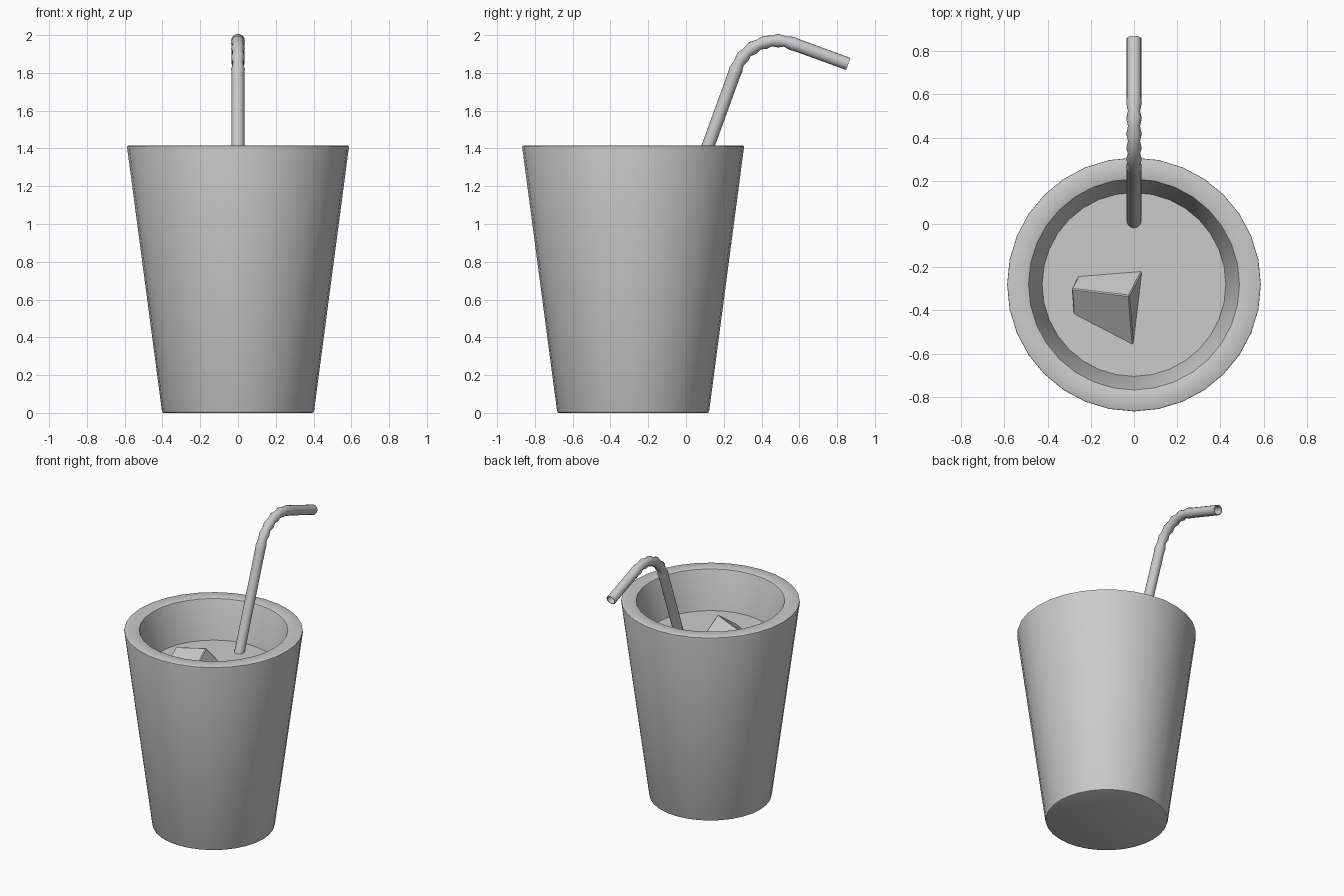
import bpy, bmesh, math
from mathutils import Vector, Matrix

if "Cube" in bpy.data.objects:
    bpy.data.objects.remove(bpy.data.objects["Cube"])

grey = bpy.data.materials.new("plain grey")
grey.diffuse_color = (0.6, 0.6, 0.6, 1)
grey.use_nodes = True
grey.node_tree.nodes["Principled BSDF"].inputs["Base Color"].default_value = grey.diffuse_color

CUP_Y = -0.28      # cup axis
LEVEL = 1.14       # drink surface height


def finish(name, bm, angle=35):
    bmesh.ops.recalc_face_normals(bm, faces=bm.faces)
    me = bpy.data.meshes.new(name)
    bm.to_mesh(me)
    bm.free()
    me.materials.append(grey)
    for p in me.polygons:
        p.use_smooth = True
    me.set_sharp_from_angle(angle=math.radians(angle))
    ob = bpy.data.objects.new(name, me)
    bpy.context.collection.objects.link(ob)
    return ob


def skin(bm, rings, closed=False, caps=False):
    """Join equal-length rings of points with quads."""
    loops = [[bm.verts.new(p) for p in r] for r in rings]
    pairs = list(zip(loops, loops[1:]))
    if closed:
        pairs.append((loops[-1], loops[0]))
    for a, b in pairs:
        for i in range(len(a)):
            j = (i + 1) % len(a)
            bm.faces.new((a[i], a[j], b[j], b[i]))
    if caps:
        bm.faces.new(loops[0])
        bm.faces.new(loops[-1])


def circle(r, z, n=32):
    return [Vector((r * math.cos(2 * math.pi * i / n),
                    CUP_Y + r * math.sin(2 * math.pi * i / n), z)) for i in range(n)]


# cup: tapered wall with small bevels, thick rim and inner floor
bm = bmesh.new()
profile = [(0.392, 0), (0.399, 0.003), (0.403, 0.012), (0.587, 1.405), (0.586, 1.412), (0.58, 1.415),
           (0.494, 1.415), (0.488, 1.412), (0.485, 1.405), (0.425, LEVEL), (0.40, LEVEL - 0.12)]
skin(bm, [circle(r, z) for r, z in profile], caps=True)
finish("cup", bm)

# drink surface
bm = bmesh.new()
skin(bm, [circle(0.41, LEVEL - 0.05), circle(0.426, LEVEL)], caps=True)
finish("drink", bm)

# ice cube: tilted block hanging from its highest corner
bm = bmesh.new()
corner = Vector((-0.022, -0.332, LEVEL + 0.156))
u = Vector((-0.267, 0.032, -0.077)).normalized()
w = Vector((0.018, -0.23, -0.159))
w = (w - u * w.dot(u)).normalized()
v = w.cross(u)
if v.z > 0:
    v = -v
s = 0.28
rot = Matrix((u, v, w)).transposed().to_4x4()
bmesh.ops.create_cube(bm, size=s)
bmesh.ops.bevel(bm, geom=bm.edges[:], offset=0.005, segments=1, affect='EDGES')
bm.transform(Matrix.Translation(corner + (u + v + w) * s / 2) @ rot)
finish("ice_cube", bm, 30)

# straw: straight stem, ribbed quarter bend, straight tip, hollow
start = Vector((0, 0.265, 1.82))
R, RAD = 0.229, 0.034
a0 = math.radians(70)
d0 = Vector((0, math.cos(a0), math.sin(a0)))
centre = start + R * Vector((0, d0.z, -d0.y))
path = [(start - d0 * 0.85, a0, RAD), (start - d0 * 0.03, a0, RAD)]
for i in range(11):
    t = a0 - math.radians(9 * i)
    p = centre + R * Vector((0, -math.sin(t), math.cos(t)))
    path.append((p, t, 0.036 if i % 2 == 0 else 0.028))
t1 = a0 - math.pi / 2
d1 = Vector((0, math.cos(t1), math.sin(t1)))
last = path[-1][0]
path += [(last + d1 * 0.03, t1, RAD), (last + d1 * 0.32, t1, RAD)]


def straw_ring(p, t, r, n=16):
    side = Vector((0, -math.sin(t), math.cos(t)))
    return [p + r * (math.cos(2 * math.pi * k / n) * Vector((1, 0, 0))
                     + math.sin(2 * math.pi * k / n) * side) for k in range(n)]


rings = [straw_ring(*q) for q in path]
rings += [straw_ring(p, t, r - 0.005) for p, t, r in reversed(path)]
bm = bmesh.new()
skin(bm, rings, closed=True)
finish("straw", bm, 50)
